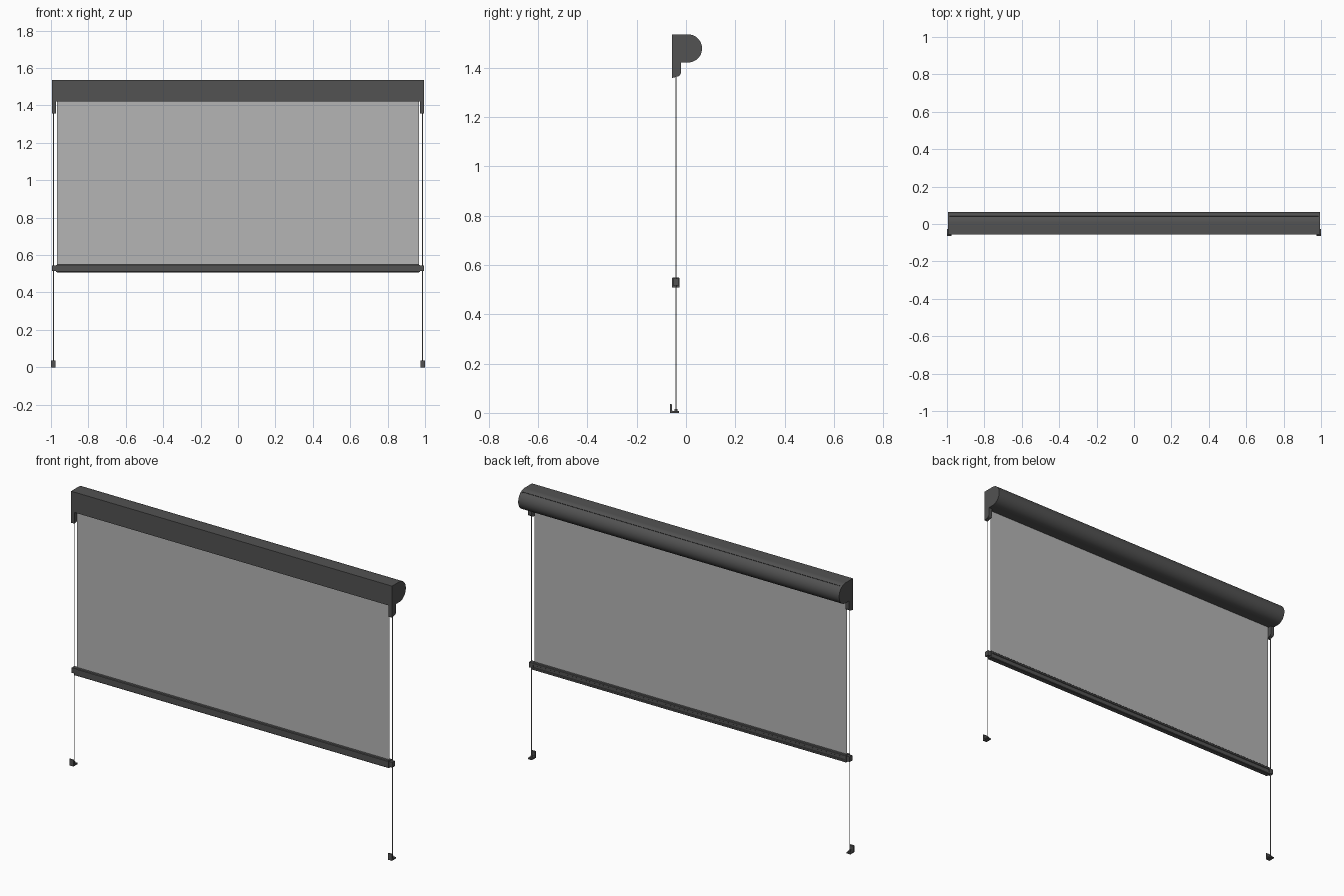
import bpy, bmesh, math

if "Cube" in bpy.data.objects:
    bpy.data.objects.remove(bpy.data.objects["Cube"])


def material(name, rgb):
    m = bpy.data.materials.new(name)
    m.diffuse_color = (*rgb, 1.0)
    m.use_nodes = True
    m.node_tree.nodes["Principled BSDF"].inputs["Base Color"].default_value = m.diffuse_color
    return m


CHARCOAL = material("charcoal metal", (0.085, 0.085, 0.085))
FABRIC = material("light grey fabric", (0.46, 0.46, 0.46))
STEEL = material("cable steel", (0.40, 0.40, 0.40))


def finish(bm, name, mat):
    bmesh.ops.recalc_face_normals(bm, faces=bm.faces)
    me = bpy.data.meshes.new(name)
    bm.to_mesh(me)
    bm.free()
    me.materials.append(mat)
    ob = bpy.data.objects.new(name, me)
    bpy.context.collection.objects.link(ob)
    bpy.ops.object.select_all(action='DESELECT')
    ob.select_set(True)
    bpy.context.view_layer.objects.active = ob
    bpy.ops.object.shade_smooth_by_angle(angle=math.radians(30))
    return ob


def extrude_x(name, profile, x0, x1, mat):
    """Extrude a (y, z) outline from x0 to x1."""
    bm = bmesh.new()
    a = [bm.verts.new((x0, y, z)) for y, z in profile]
    b = [bm.verts.new((x1, y, z)) for y, z in profile]
    n = len(profile)
    bm.faces.new(a)
    bm.faces.new(b[::-1])
    for i in range(n):
        j = (i + 1) % n
        bm.faces.new((a[i], a[j], b[j], b[i]))
    return finish(bm, name, mat)


def arc(cy, cz, r, a0, a1, n):
    out = []
    for i in range(n + 1):
        t = math.radians(a0 + (a1 - a0) * i / n)
        out.append((cy + r * math.cos(t), cz + r * math.sin(t)))
    return out


def rect(y0, y1, z0, z1):
    return [(y0, z0), (y1, z0), (y1, z1), (y0, z1)]


def cylinder(name, x, y, z0, z1, r, n, mat):
    bm = bmesh.new()
    bmesh.ops.create_cone(bm, cap_ends=True, segments=n, radius1=r, radius2=r, depth=z1 - z0)
    bmesh.ops.translate(bm, verts=bm.verts, vec=(x, y, (z0 + z1) / 2))
    return finish(bm, name, mat)


# Cassette: square front, round back, narrow seam groove on the upper curve
CY, CZ, R = 0.008, 1.478, 0.057
FRONT = -0.057
front_edge = [(FRONT, CZ + R), (FRONT, CZ - R)]
shell = (front_edge + arc(CY, CZ, R, -90, 52, 28)
         + arc(CY, CZ, R - 0.003, 52, 58, 1) + arc(CY, CZ, R, 58, 90, 6))
extrude_x("cassette", shell, -0.987, 0.987, CHARCOAL)
cap = front_edge + arc(CY, CZ, R, -90, 90, 32)

# Fabric sheet
bm = bmesh.new()
bm.faces.new([bm.verts.new((x, -0.041, z)) for x, z in
              ((-0.968, 0.53), (0.968, 0.53), (0.968, 1.425), (-0.968, 1.425))])
finish(bm, "screen_fabric", FABRIC)

# Bottom bar with shallow front and back slots
bar = [(-0.054, 0.508), (-0.029, 0.508), (-0.026, 0.511), (-0.026, 0.520),
       (-0.029, 0.522), (-0.029, 0.535), (-0.026, 0.537), (-0.026, 0.546),
       (-0.029, 0.549), (-0.054, 0.549), (-0.057, 0.546), (-0.057, 0.511)]
extrude_x("bottom_bar", bar, -0.968, 0.968, CHARCOAL)

# Guide bracket outline: rounded rear corner, slanted tip
bracket = ([(FRONT, 1.422), (FRONT, 1.358), (-0.045, 1.361)]
           + arc(-0.037, 1.380, 0.016, -70, 0, 8) + [(-0.021, 1.422)])
# L-shaped foot with a softened top
foot = [(-0.065, 0), (-0.028, 0), (-0.028, 0.007), (-0.053, 0.007), (-0.057, 0.011),
        (-0.057, 0.034), (-0.060, 0.037), (-0.065, 0.037)]

for side, s in (("left", -1), ("right", 1)):
    extrude_x(side + "_cassette_end", cap, s * 0.987, s * 0.995, CHARCOAL)
    extrude_x(side + "_guide_bracket", bracket, s * 0.974, s * 0.995, CHARCOAL)
    extrude_x(side + "_bar_end", rect(-0.057, -0.026, 0.509, 0.548),
              s * 0.966, s * 0.974, CHARCOAL)
    extrude_x(side + "_bar_guide", rect(-0.053, -0.029, 0.516, 0.545),
              s * 0.974, s * 0.994, CHARCOAL)
    extrude_x(side + "_foot", foot, s * 0.975, s * 1.0, CHARCOAL)
    cylinder(side + "_cable_stud", s * 0.987, -0.041, 0.005, 0.016, 0.006, 16, CHARCOAL)
    cylinder(side + "_guide_cable", s * 0.987, -0.041, 0.01, 1.38, 0.002, 12, STEEL)
